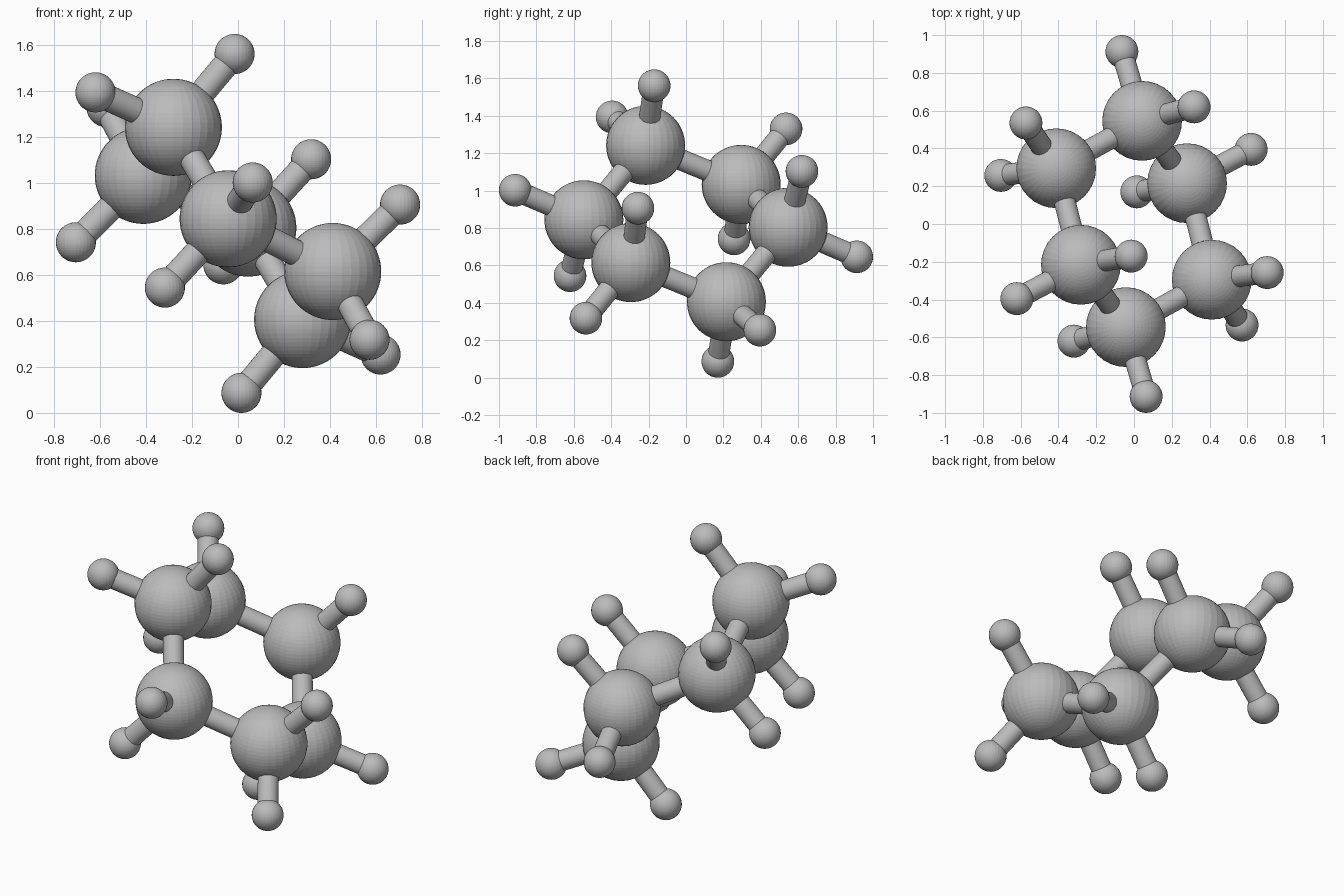
import bpy
from mathutils import Vector

cube = bpy.data.objects.get("Cube")
if cube:
    bpy.data.objects.remove(cube, do_unlink=True)

# One plain grey for everything
grey = bpy.data.materials.new("grey")
grey.use_nodes = True
colour = (0.5, 0.5, 0.5, 1)
grey.diffuse_color = colour
grey.node_tree.nodes["Principled BSDF"].inputs["Base Color"].default_value = colour

CENTRE = Vector((0, 0, 0.824))
LARGE_R, SMALL_R, ROD_R = 0.211, 0.087, 0.057


def finish(name):
    ob = bpy.context.object
    ob.name = name
    ob.data.materials.append(grey)
    return ob


def ball(name, place, radius):
    bpy.ops.mesh.primitive_uv_sphere_add(segments=32, ring_count=32, radius=radius,
                                         location=CENTRE + place)
    finish(name)


def rod(name, a, b):
    axis = b - a
    bpy.ops.mesh.primitive_cylinder_add(vertices=32, radius=ROD_R, depth=axis.length,
                                        location=CENTRE + (a + b) / 2,
                                        rotation=axis.to_track_quat('Z', 'Y').to_euler())
    finish(name)
    bpy.ops.object.shade_smooth_by_angle()


# Half of the ring: each large ball with its two small outer balls
half = [
    ((0.043, 0.546, -0.02), (-0.064, 0.913, -0.178), (0.318, 0.62, 0.279)),
    ((-0.412, 0.295, 0.209), (-0.572, 0.535, 0.506), (-0.705, 0.257, -0.082)),
    ((-0.281, -0.216, 0.418), (-0.015, -0.17, 0.737), (-0.62, -0.395, 0.57)),
]

# The other half is the same, reflected through the centre
ring = [[Vector(p) * side for p in group] for side in (1, -1) for group in half]

for i, (core, *outer) in enumerate(ring):
    ball(f"large_ball_{i + 1}", core, LARGE_R)
    rod(f"ring_rod_{i + 1}", core, ring[(i + 1) % len(ring)][0])
    for label, tip in zip(("a", "b"), outer):
        ball(f"small_ball_{i + 1}{label}", tip, SMALL_R)
        rod(f"outer_rod_{i + 1}{label}", core, tip)
